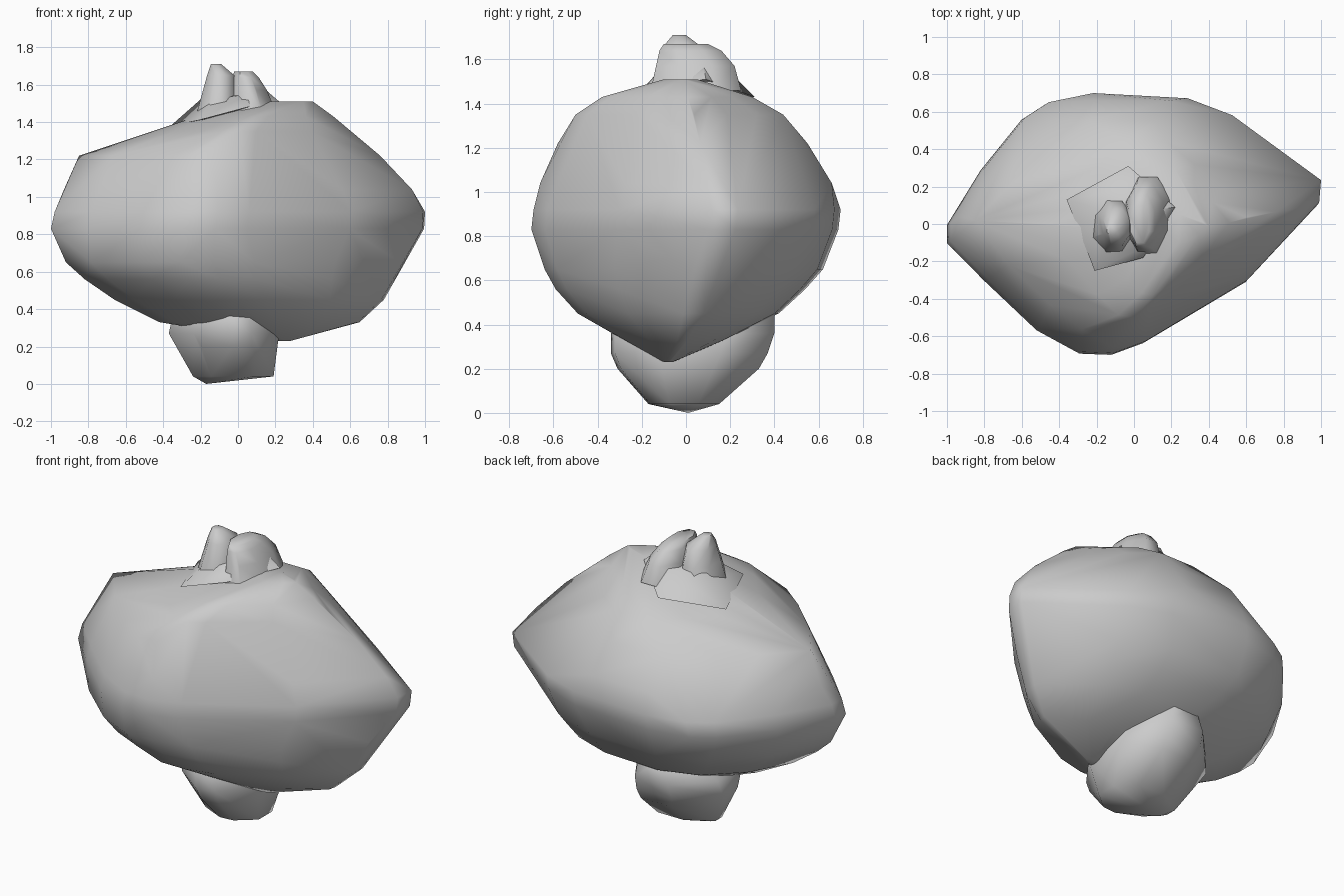
import bpy, bmesh, math

if "Cube" in bpy.data.objects:
    bpy.data.objects.remove(bpy.data.objects["Cube"])


def hull(name, points, angle):
    """Smooth-shaded convex boulder wrapped around a set of points."""
    bm = bmesh.new()
    for p in points:
        bm.verts.new(p)
    out = bmesh.ops.convex_hull(bm, input=bm.verts)
    loose = {g for g in out["geom_interior"] + out["geom_unused"]
             if isinstance(g, bmesh.types.BMVert)}
    bmesh.ops.delete(bm, geom=list(loose), context='VERTS')
    bmesh.ops.recalc_face_normals(bm, faces=bm.faces)
    me = bpy.data.meshes.new(name)
    bm.to_mesh(me)
    bm.free()
    ob = bpy.data.objects.new(name, me)
    bpy.context.collection.objects.link(ob)
    bpy.ops.object.select_all(action='DESELECT')
    bpy.context.view_layer.objects.active = ob
    ob.select_set(True)
    bpy.ops.object.shade_smooth_by_angle(angle=math.radians(angle))
    return ob


def slices(outline, levels):
    """Fit a plan outline (-1..1) into the x and y range of each level."""
    pts = []
    for z, x0, x1, y0, y1 in levels:
        for u, v in outline:
            pts.append(((x0 + x1) / 2 + u * (x1 - x0) / 2,
                        (y0 + y1) / 2 + v * (y1 - y0) / 2, z))
    return pts


# Main boulder: pointed plan outlines for the upper, middle and lower parts
upper_plan = [(-1, .06), (-.75, .42), (-.52, .7), (-.23, 1), (.2, 1),
              (.48, .74), (.75, .46), (1, .14), (.6, -.42), (.05, -.89),
              (-.12, -1), (-.29, -.97), (-.5, -.74), (-.78, -.36)]
mid_plan = [(-1, 0), (-1, -.14), (-.82, .42), (-.6, .81), (-.47, .93),
            (-.23, 1), (.28, .96), (.52, .83), (.78, .55), (1, .33),
            (.99, .16), (.6, -.44), (.05, -.91), (-.12, -1), (-.29, -.99),
            (-.52, -.81), (-.8, -.43)]
low_plan = [(-1, -.1), (-.82, .42), (-.55, .83), (-.23, 1), (.28, .96),
            (.6, .78), (1, .25), (.98, .05), (.6, -.5), (.12, -.91),
            (-.12, -1), (-.32, -1), (-.56, -.84), (-.85, -.47)]
top_levels = [(1.51, .15, .40, -.10, .05), (1.43, -.22, .51, -.38, .30),
              (1.35, -.46, .60, -.50, .44), (1.22, -.85, .76, -.58, .55),
              (1.04, -.93, .93, -.66, .66)]
mid_levels = [(.92, -.98, 1, -.69, .70), (.83, -1, .995, -.70, .69)]
low_levels = [(.65, -.92, .88, -.64, .62), (.56, -.82, .83, -.59, .54),
              (.45, -.66, .78, -.49, .42), (.33, -.42, .65, -.28, .18),
              (.23, .20, .28, -.10, -.06)]
hull("main_boulder", slices(upper_plan, top_levels)
     + slices(mid_plan, mid_levels) + slices(low_plan, low_levels), 60)

# Rounded foot stone below, with its front-left corner cut back
octagon = [(math.cos(a) / .924, math.sin(a) / .924)
           for a in [math.radians(22.5 + 45 * i) for i in range(8)]]
foot_plan = [(1, .4), (.5, 1), (-.3, 1), (-1, .45), (-1, .05), (-.55, -.6),
             (.1, -1), (.5, -.95), (1, -.4)]
foot_levels = [(.04, -.24, .19, -.17, .15), (.2, -.31, .2, -.31, .33),
               (.27, -.37, .22, -.34, .37), (.36, -.35, .2, -.34, .4),
               (.5, -.22, .12, -.25, .4)]
hull("foot_stone", slices(foot_plan, foot_levels) + [(-.17, .01, 0)], 60)

# Flared five-sided base of the top knob, resting on the sloping boulder
base = [(-.36, .13, 1.38), (-.03, .31, 1.43), (.22, .09, 1.51),
        (.05, -.18, 1.48), (-.21, -.25, 1.41)]
crown = [(-.19, .08, 1.53), (-.02, .19, 1.55), (.15, .08, 1.57),
         (.06, -.12, 1.55), (-.14, -.11, 1.52)]
hull("knob_base", base + crown, 60)

# Two stubby horns
left_levels = [(1.45, -.22, .0, -.16, .14), (1.56, -.19, -.01, -.13, .12),
               (1.65, -.165, -.02, -.11, .08), (1.71, -.145, -.09, -.06, 0)]
hull("left_horn", slices(octagon, left_levels), 60)
right_levels = [(1.46, -.05, .2, -.16, .25), (1.57, -.04, .155, -.13, .22),
                (1.64, -.03, .11, -.12, .16), (1.67, -.02, .08, -.1, .1)]
hull("right_horn", slices(octagon, right_levels), 60)
